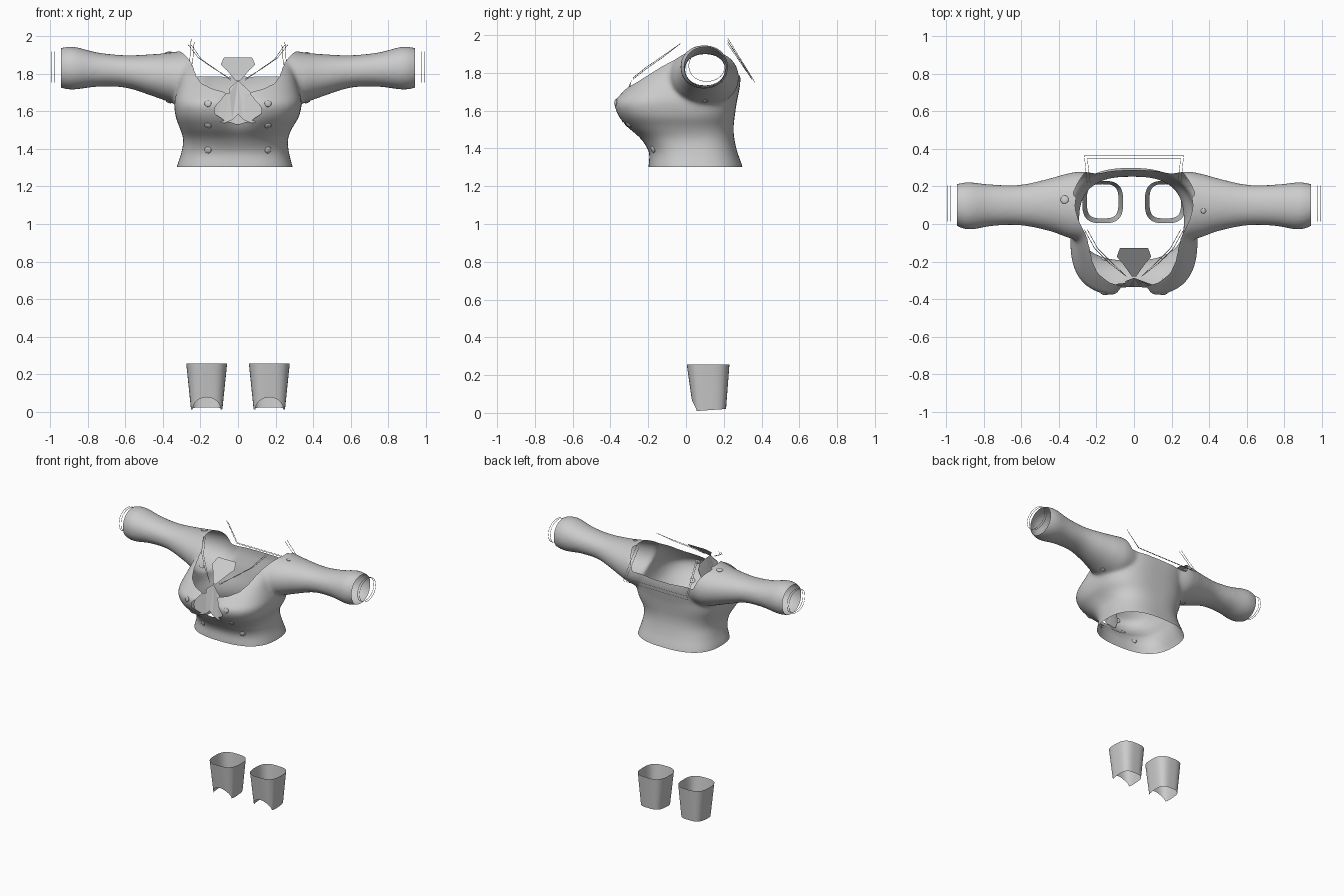
import bpy, bmesh, math
from mathutils import Vector

if "Cube" in bpy.data.objects:
    bpy.data.objects.remove(bpy.data.objects["Cube"])

cloth = bpy.data.materials.new("light grey cloth")
cloth.use_nodes = True
GREY = (0.6, 0.6, 0.6, 1)
cloth.diffuse_color = GREY
cloth.node_tree.nodes["Principled BSDF"].inputs["Base Color"].default_value = GREY


def lerp(table, t):
    """Piecewise linear lookup in (key, value) pairs."""
    if t <= table[0][0]:
        return table[0][1]
    for (a, va), (b, vb) in zip(table, table[1:]):
        if t <= b:
            return va + (vb - va) * (t - a) / (b - a)
    return table[-1][1]


def refine(rows, steps=5):
    """Smooth in-between rows through a few section rows."""
    rows = [Vector(r) for r in rows]
    out = []
    for i in range(len(rows) - 1):
        p, a, b, q = rows[max(i - 1, 0)], rows[i], rows[i + 1], rows[min(i + 2, len(rows) - 1)]
        for k in range(steps):
            t = k / steps
            out.append(a + (b - p) * (t / 2) + (p * 2 - a * 5 + b * 4 - q) * (t * t / 2)
                       + ((a - b) * 3 + q - p) * (t ** 3 / 2))
    return out + [rows[-1]]


def add_object(name, bm, smooth=True):
    mesh = bpy.data.meshes.new(name)
    bm.to_mesh(mesh)
    bm.free()
    for p in mesh.polygons:
        p.use_smooth = smooth
    mesh.materials.append(cloth)
    ob = bpy.data.objects.new(name, mesh)
    bpy.context.collection.objects.link(ob)
    return ob


def oval(u0, u1, v0, v1, power, n=48):
    """Points of a rounded oval between two bounds on each axis."""
    pts = []
    for i in range(n):
        a = math.tau * i / n
        c, s = math.cos(a), math.sin(a)
        pts.append(((u0 + u1) / 2 + (u1 - u0) / 2 * math.copysign(abs(c) ** (2 / power), c),
                    (v0 + v1) / 2 + (v1 - v0) / 2 * math.copysign(abs(s) ** (2 / power), s)))
    return pts


def loft(name, rings, caps=True):
    bm = bmesh.new()
    rows = [[bm.verts.new(p) for p in ring] for ring in rings]
    n = len(rows[0])
    for a, b in zip(rows, rows[1:]):
        for i in range(n):
            bm.faces.new((a[i], a[(i + 1) % n], b[(i + 1) % n], b[i]))
    if caps:
        bm.faces.new(rows[0][::-1])
        bm.faces.new(rows[-1])
    bmesh.ops.recalc_face_normals(bm, faces=bm.faces)
    return add_object(name, bm)


# Torso sections (z, left x, right x, front y, back y) with a cleft at the bust
TORSO = [(1.25, -.335, .305, -.2, .31), (1.31, -.325, .29, -.198, .297),
         (1.38, -.302, .272, -.196, .272), (1.45, -.292, .266, -.24, .256),
         (1.51, -.31, .288, -.312, .252), (1.57, -.332, .324, -.365, .258),
         (1.64, -.34, .34, -.388, .268), (1.69, -.333, .333, -.35, .278),
         (1.76, -.315, .315, -.272, .288), (1.85, -.3, .3, -.145, .275), (1.93, -.27, .27, -.0, .22)]
rings = []
for z, x0, x1, front, back in refine(TORSO):
    bust = math.exp(-((z - 1.61) / .09) ** 2)
    square = 2.6 + .3 * bust + lerp([(1.65, 0), (1.78, .5)], z)
    rings.append([(x, y + (.055 * bust * math.exp(-(x / .07) ** 2) if y < 0 else 0), z)
                  for x, y in oval(x0, x1, front, back, square, 96)])
body = loft("jacket", rings)

# Sleeve sections (x, y low, y high, z low, z high), one per side
SLEEVE = [(.18, -.09, .265, 1.63, 1.915), (.28, -.09, .28, 1.625, 1.925),
          (.36, -.07, .268, 1.648, 1.914), (.45, -.038, .243, 1.68, 1.906),
          (.6, -.008, .21, 1.727, 1.9), (.75, -.01, .21, 1.732, 1.915),
          (.87, -.03, .222, 1.717, 1.945), (.93, -.018, .217, 1.722, 1.942),
          (.98, .01, .2, 1.74, 1.925)]
sleeves = []
for side in (-1, 1):
    sleeve = loft("sleeve", [[(side * x, y, z) for y, z in oval(y0, y1, z0, z1, 2.1)]
                             for x, y0, y1, z0, z1 in refine(SLEEVE)])
    join = body.modifiers.new("join sleeve", 'BOOLEAN')
    join.operation = 'UNION'
    join.solver = 'EXACT'
    join.object = sleeve
    sleeves.append(sleeve)

# Blend the volumes into one skin
remesh = body.modifiers.new("blend", 'REMESH')
remesh.mode = 'VOXEL'
remesh.voxel_size = .011
soften = body.modifiers.new("soften", 'SMOOTH')
soften.factor = .5
soften.iterations = 14
deps = bpy.context.evaluated_depsgraph_get()
skin = bpy.data.meshes.new_from_object(body.evaluated_get(deps))
body.modifiers.clear()
for sleeve in sleeves:
    bpy.data.objects.remove(sleeve)
bm = bmesh.new()
bm.from_mesh(skin)

# Trim the hem and sleeve ends
for co, no in (((0, 0, 1.303), (0, 0, -1)), ((.945, 0, 0), (1, 0, 0)), ((-.945, 0, 0), (-1, 0, 0))):
    bmesh.ops.bisect_plane(bm, geom=bm.verts[:] + bm.edges[:] + bm.faces[:],
                           plane_co=co, plane_no=no, clear_outer=True)

# Open the neckline: half width by height, deep keyhole only at the front
OPENING = [(1.53, 0), (1.55, .07), (1.59, .125), (1.63, .12), (1.68, .075), (1.7, .06),
           (1.72, .14), (1.75, .195), (1.785, .22), (1.86, .25), (1.9, .28), (1.92, .31), (1.95, .32)]
doomed = []
for f in bm.faces:
    c = f.calc_center_median()
    reach = lerp(OPENING, c.z) + (.03 if c.y > .15 else 0)
    if abs(c.x) < reach and (c.z > 1.785 or c.y < 0):
        doomed.append(f)
bmesh.ops.delete(bm, geom=doomed, context='FACES')
for _ in range(5):
    moved = {}
    for v in bm.verts:
        rim = [e.other_vert(v).co for e in v.link_edges if e.is_boundary]
        if len(rim) == 2 and v.co.z > 1.4 and abs(v.co.x) < .9:
            moved[v] = v.co * .5 + (rim[0] + rim[1]) * .25
    for v, co in moved.items():
        v.co = co
bm.to_mesh(body.data)
bm.free()
for p in body.data.polygons:
    p.use_smooth = True
body.data.update()


# Buttons sit on the skin
def button(name, origin, direction, radius):
    hit, loc, normal, _ = body.ray_cast(Vector(origin), Vector(direction))
    if not hit:
        return
    if normal.dot(Vector(direction)) > 0:
        normal = -normal
    bm = bmesh.new()
    bmesh.ops.create_uvsphere(bm, u_segments=16, v_segments=10, radius=radius)
    for v in bm.verts:
        v.co.z *= .35
    ob = add_object(name, bm)
    ob.location = loc + normal * .001
    ob.rotation_euler = normal.to_track_quat('Z', 'Y').to_euler()


for label, side in (("left", 1), ("right", -1)):
    for row, z in (("top", 1.643), ("middle", 1.525), ("bottom", 1.395)):
        button(f"{row}_button_{label}", (side * .16, -1, z), (0, 1, 0), .019)
    button(f"shoulder_button_{label}", (side * .37, .1 - side * .03, 3), (0, 0, -1), .018 - side * .004)
    button(f"underarm_button_{label}", (side * .37, .1, 1), (0, 0, 1), .016)


# Neck bow and fan as thin folded sheets
def sheet(name, outline, depth):
    bm = bmesh.new()
    f = bm.faces.new([bm.verts.new((x, lerp(depth, z), z)) for x, z in outline])
    bmesh.ops.triangulate(bm, faces=[f])
    add_object(name, bm, False)


LOBE = [(0, 1.585), (.03, 1.555), (.075, 1.537), (.115, 1.555), (.133, 1.6),
        (.118, 1.65), (.08, 1.69), (.045, 1.7), (.045, 1.725), (0, 1.765)]
BOW_DEPTH = [(1.53, -.338), (1.62, -.335), (1.7, -.315), (1.77, -.285)]
for label, side in (("left", 1), ("right", -1)):
    outline = [(side * x, z) for x, z in LOBE]
    sheet(f"bow_{label}", outline[::side], BOW_DEPTH)
FAN = [(.012, 1.765), (.06, 1.82), (.092, 1.85), (.075, 1.888)]
sheet("neck_fan", FAN + [(-x, z) for x, z in FAN[::-1]], [(1.76, -.285), (1.89, -.125)])


# Thin piping
def piping(name, points, closed=False):
    cu = bpy.data.curves.new(name, 'CURVE')
    cu.dimensions = '3D'
    cu.bevel_depth = .0014
    cu.bevel_resolution = 1
    sp = cu.splines.new('POLY')
    sp.points.add(len(points) - 1)
    for p, co in zip(sp.points, points):
        p.co = (*co, 1)
    sp.use_cyclic_u = closed
    cu.materials.append(cloth)
    bpy.context.collection.objects.link(bpy.data.objects.new(name, cu))


for i, gap in enumerate((0, .016)):
    piping(f"back_collar_piping_{i}", [
        (-.25 + gap, .22, 1.985 - gap), (-.265 + gap, .365 - gap, 1.75 + gap),
        (.265 - gap, .365 - gap, 1.75 + gap), (.25 - gap, .22, 1.97 - gap)])
    for label, side in (("left", 1), ("right", -1)):
        piping(f"front_collar_piping_{label}_{i}", [
            (side * (.265 - gap), -.03, 1.955), (side * (.21 - gap), -.13, 1.885 - gap / 2),
            (side * (.13 - gap), -.21, 1.83 - gap / 2), (side * .04, -.28, 1.775 - gap / 2)])
        piping(f"cuff_piping_{label}_{i}", [
            (side * (.994 - gap), y, z) for y, z in oval(.015, .205, 1.755, 1.92, 2.1)], True)

# Boot cuffs: open tapered tubes with an arched front hem
for label, side in (("left", 1), ("right", -1)):
    rings = []
    for i in range(13):
        t = i / 12
        w = .084 + .025 * t
        ring = []
        for x, y in oval(-w, w, .03 - .026 * t, .212 + .018 * t, 3.3 - .4 * t, 96):
            arch = max(0, 1 - (x * .084 / w / .074) ** 2) ** .5 if y < .12 else 0
            low = .006 + .07 * y + .068 * arch
            ring.append((side * .167 + x, y, low + (.256 - low) * t))
        rings.append(ring)
    loft(f"boot_cuff_{label}", rings, caps=False)
